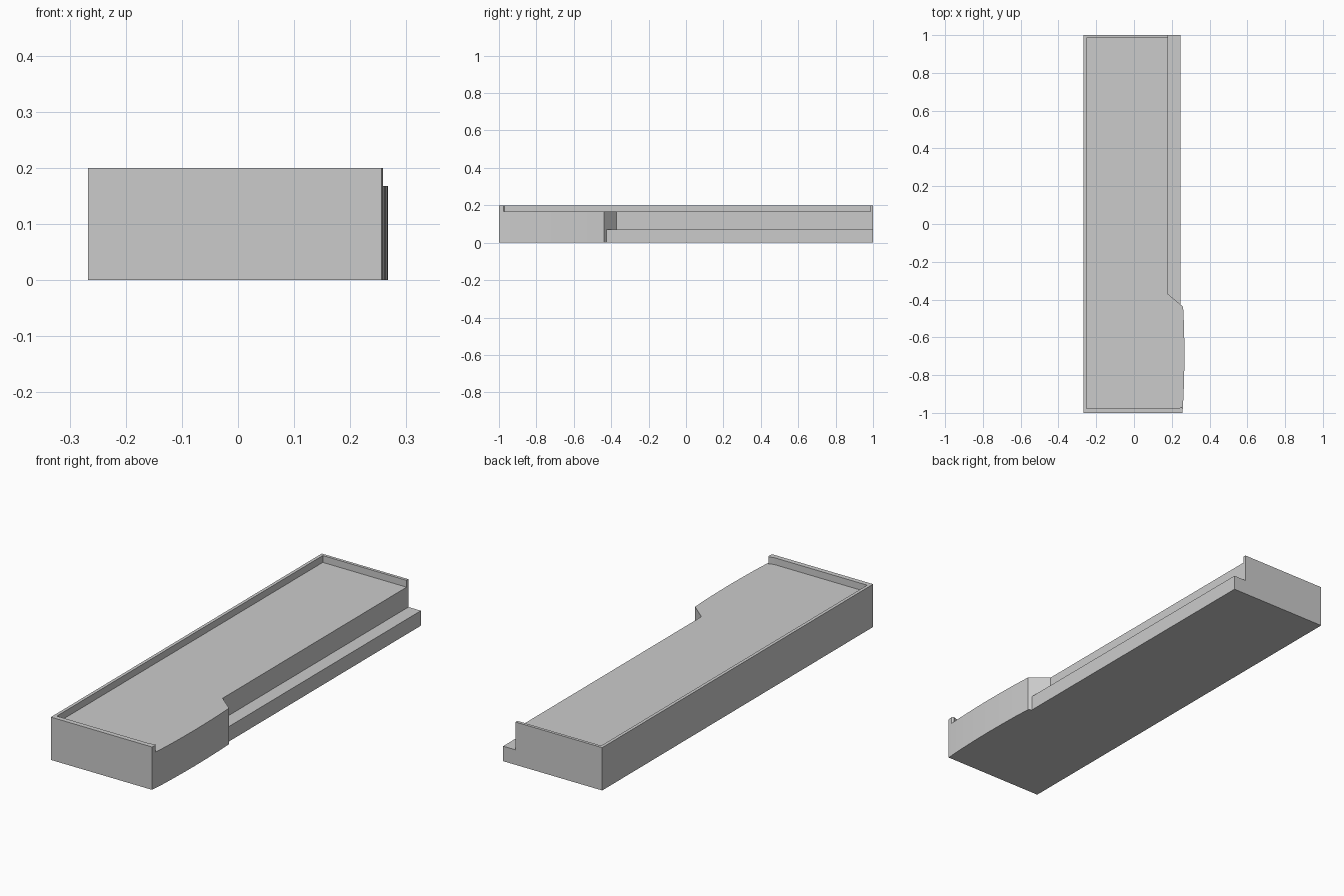
import bpy
import bmesh

cube = bpy.data.objects.get("Cube")
if cube:
    bpy.data.objects.remove(cube, do_unlink=True)

grey = bpy.data.materials.new("plain grey")
grey.use_nodes = True
colour = (0.6, 0.6, 0.6, 1)
grey.diffuse_color = colour
grey.node_tree.nodes["Principled BSDF"].inputs["Base Color"].default_value = colour

LEFT, INNER_LEFT = -0.267, -0.252
DECK, LEDGE, TOP = 0.168, 0.07, 0.2
FRONT_IN, BACK_IN = -0.977, 0.986
WALL, LEDGE_EDGE = 0.181, 0.245


def extrude(bm, outline, z0, z1, bottom=True):
    """Closed prism from a counter-clockwise outline."""
    low = [bm.verts.new((x, y, z0)) for x, y in outline]
    high = [bm.verts.new((x, y, z1)) for x, y in outline]
    bm.faces.new(high)
    if bottom:
        bm.faces.new(low[::-1])
    n = len(outline)
    for i in range(n):
        j = (i + 1) % n
        bm.faces.new((low[i], low[j], high[j], high[i]))


def part(name, outline, z0, z1, bottom=True):
    bm = bmesh.new()
    extrude(bm, outline, z0, z1, bottom)
    mesh = bpy.data.meshes.new(name)
    bm.to_mesh(mesh)
    bm.free()
    mesh.materials.append(grey)
    obj = bpy.data.objects.new(name, mesh)
    bpy.context.collection.objects.link(obj)
    bpy.ops.object.select_all(action="DESELECT")
    obj.select_set(True)
    bpy.context.view_layer.objects.active = obj
    bpy.ops.object.shade_smooth_by_angle(angle=0.5)
    return obj


# Bowed side of the wide front end
bow = [(0.256, -1), (0.258, FRONT_IN), (0.261, -0.93), (0.264, -0.86),
       (0.266, -0.78), (0.267, -0.7), (0.266, -0.6), (0.264, -0.52), (0.26, -0.438)]

# Lower slab, with the ledge along the right side
part("base_with_ledge",
     [(LEFT, -1)] + bow + [(LEDGE_EDGE, -0.426), (LEDGE_EDGE, 1), (LEFT, 1)], 0, LEDGE)

# Deck block above the ledge
part("deck_block",
     [(LEFT, -1)] + bow + [(WALL, -0.372), (WALL, 1), (LEFT, 1)], LEDGE, DECK, False)

# Rim around the left, front and back, rounded at its front right end
part("raised_rim",
     [(LEFT, -1), bow[0], bow[1], (0.252, -0.968), (0.243, -0.973), (0.225, FRONT_IN),
      (INNER_LEFT, FRONT_IN), (INNER_LEFT, BACK_IN), (WALL, BACK_IN), (WALL, 1), (LEFT, 1)],
     DECK, TOP, False)
